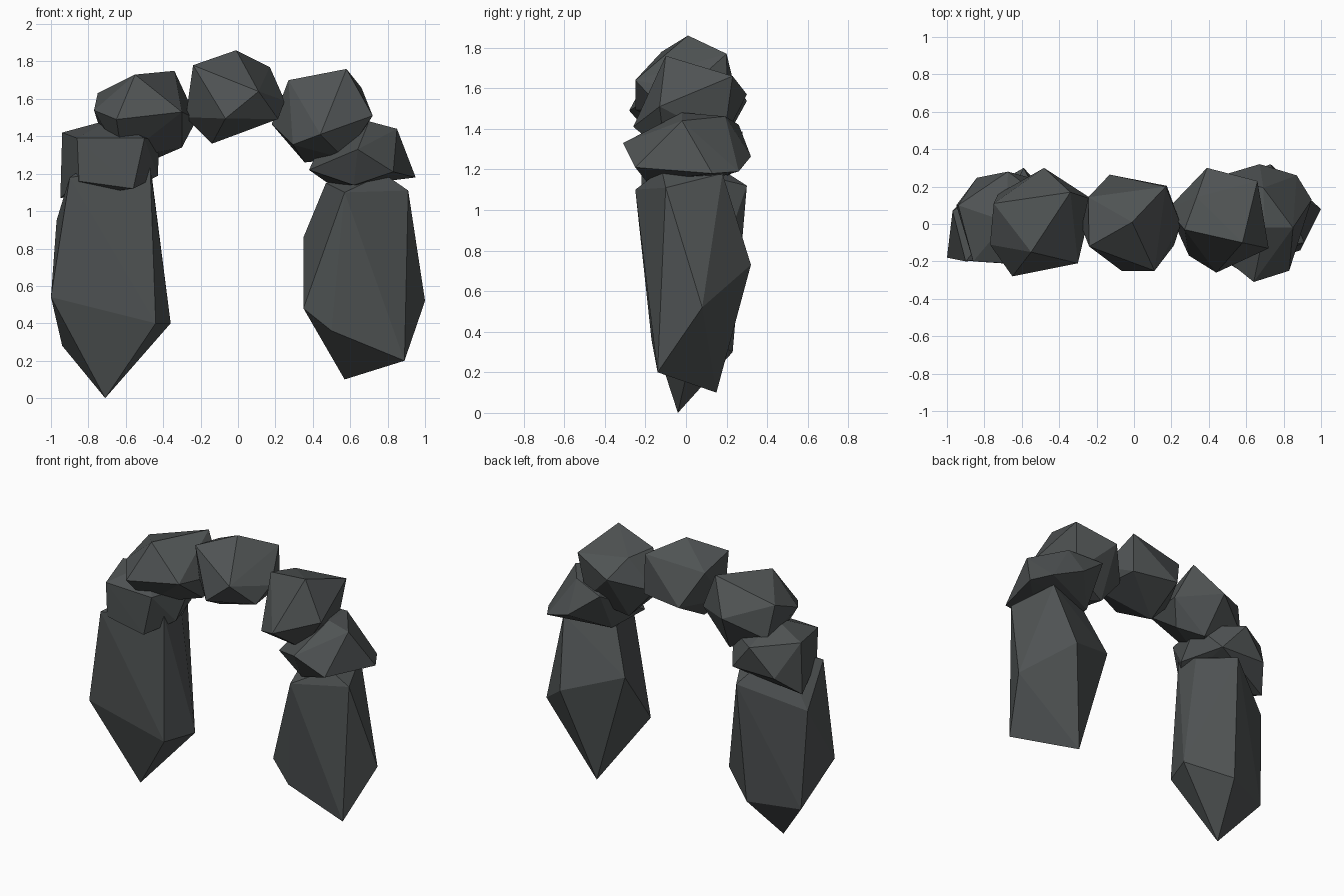
import bpy, bmesh
from mathutils import Vector, Matrix

if "Cube" in bpy.data.objects:
    bpy.data.objects.remove(bpy.data.objects["Cube"])

rock = bpy.data.materials.new("dark_rock")
rock.diffuse_color = (0.078, 0.086, 0.087, 1)
rock.use_nodes = True
rock.node_tree.nodes["Principled BSDF"].inputs["Base Color"].default_value = rock.diffuse_color


def hull(points):
    """Flat-faced stone wrapped around a few corners."""
    bm = bmesh.new()
    for p in points:
        bm.verts.new(p)
    bmesh.ops.convex_hull(bm, input=bm.verts[:])
    spare = [v for v in bm.verts if not v.link_faces]
    bmesh.ops.delete(bm, geom=spare, context='VERTS')
    return bm


def finish(name, bm):
    bmesh.ops.recalc_face_normals(bm, faces=bm.faces)
    me = bpy.data.meshes.new(name)
    bm.to_mesh(me)
    bm.free()
    me.materials.append(rock)
    bpy.context.collection.objects.link(bpy.data.objects.new(name, me))


def frame(a, b):
    """Rotation whose z axis is a and whose x axis leans towards b."""
    z = Vector(a).normalized()
    x = Vector(b)
    x = (x - z * x.dot(z)).normalized()
    return Matrix((x, z.cross(x), z)).transposed()


def boulder(name, low, high, corners):
    """Twenty-sided stone fitted to a box. The first two corners turn it,
    then its nearest points are chipped to the given corners."""
    bm = bmesh.new()
    bmesh.ops.create_icosphere(bm, subdivisions=1, radius=1)
    top = max(bm.verts, key=lambda v: v.co.z)
    side = top.link_edges[0].other_vert(top)
    low, high = Vector(low), Vector(high)
    mid, half = (low + high) / 2, (high - low) / 2
    a, b = [Vector([(c[i] - mid[i]) / half[i] for i in range(3)])
            for c in corners[:2]]
    turn = frame(a, b) @ frame(top.co, side.co).transposed()
    points = [turn @ v.co for v in bm.verts]
    bm.free()
    for i in range(3):
        lo = min(p[i] for p in points)
        hi = max(p[i] for p in points)
        for p in points:
            p[i] = low[i] + (p[i] - lo) / (hi - lo) * (high[i] - low[i])
    for c in corners:
        near = min(range(len(points)),
                   key=lambda k: (points[k] - Vector(c)).length)
        points.pop(near)
    finish(name, hull(points + [Vector(c) for c in corners]))


# Standing stones
finish("left_pillar", hull([
    (-0.71, -0.04, 0.0), (-0.94, 0.10, 0.28), (-0.62, 0.23, 0.30),
    (-0.44, -0.17, 0.40), (-0.36, 0.05, 0.40), (-1.0, -0.18, 0.54),
    (-0.97, 0.07, 0.95), (-0.90, -0.20, 1.18), (-0.47, -0.13, 1.24),
    (-0.46, 0.05, 1.18), (-0.59, 0.30, 1.12), (-0.72, 0.02, 1.30)]))
finish("right_pillar", hull([
    (0.57, 0.15, 0.10), (0.89, -0.14, 0.20), (0.50, -0.17, 0.36),
    (0.35, -0.12, 0.48), (1.0, 0.08, 0.52), (0.73, 0.32, 0.73),
    (0.35, 0.16, 0.86), (0.57, -0.25, 1.10), (0.91, -0.10, 1.11),
    (0.80, 0.18, 1.18), (0.47, 0.08, 1.15), (0.78, -0.12, 1.20)]))

# Stones of the arch, left to right
boulder("left_shoulder_stone", (-0.95, -0.23, 1.08), (-0.42, 0.28, 1.49),
        [(-0.86, -0.20, 1.39), (-0.50, -0.22, 1.39), (-0.56, -0.22, 1.12),
         (-0.94, 0.10, 1.42), (-0.95, 0.10, 1.07), (-0.85, -0.20, 1.16)])
boulder("upper_left_stone", (-0.77, -0.28, 1.28), (-0.22, 0.30, 1.75),
        [(-0.55, -0.15, 1.73), (-0.34, 0.17, 1.75), (-0.65, -0.28, 1.49),
         (-0.30, -0.21, 1.53), (-0.75, 0.11, 1.63), (-0.30, 0.05, 1.34)])
boulder("keystone", (-0.28, -0.25, 1.36), (0.25, 0.28, 1.86),
        [(-0.01, 0.01, 1.86), (0.11, -0.25, 1.64), (0.17, 0.20, 1.77),
         (-0.24, -0.12, 1.78), (0.25, 0.0, 1.59), (-0.14, 0.0, 1.36)])
boulder("upper_right_stone", (0.18, -0.26, 1.26), (0.72, 0.30, 1.70),
        [(0.58, -0.10, 1.76), (0.66, 0.23, 1.66), (0.72, -0.13, 1.51),
         (0.27, -0.03, 1.70), (0.44, -0.26, 1.41), (0.39, 0.30, 1.57)])
boulder("right_shoulder_stone", (0.38, -0.32, 1.13), (0.93, 0.32, 1.47),
        [(0.64, -0.31, 1.33), (0.85, -0.02, 1.44), (0.95, 0.13, 1.18),
         (0.87, 0.26, 1.19), (0.70, -0.02, 1.48), (0.47, 0.26, 1.42),
         (0.38, -0.10, 1.22), (0.83, -0.25, 1.21)])
